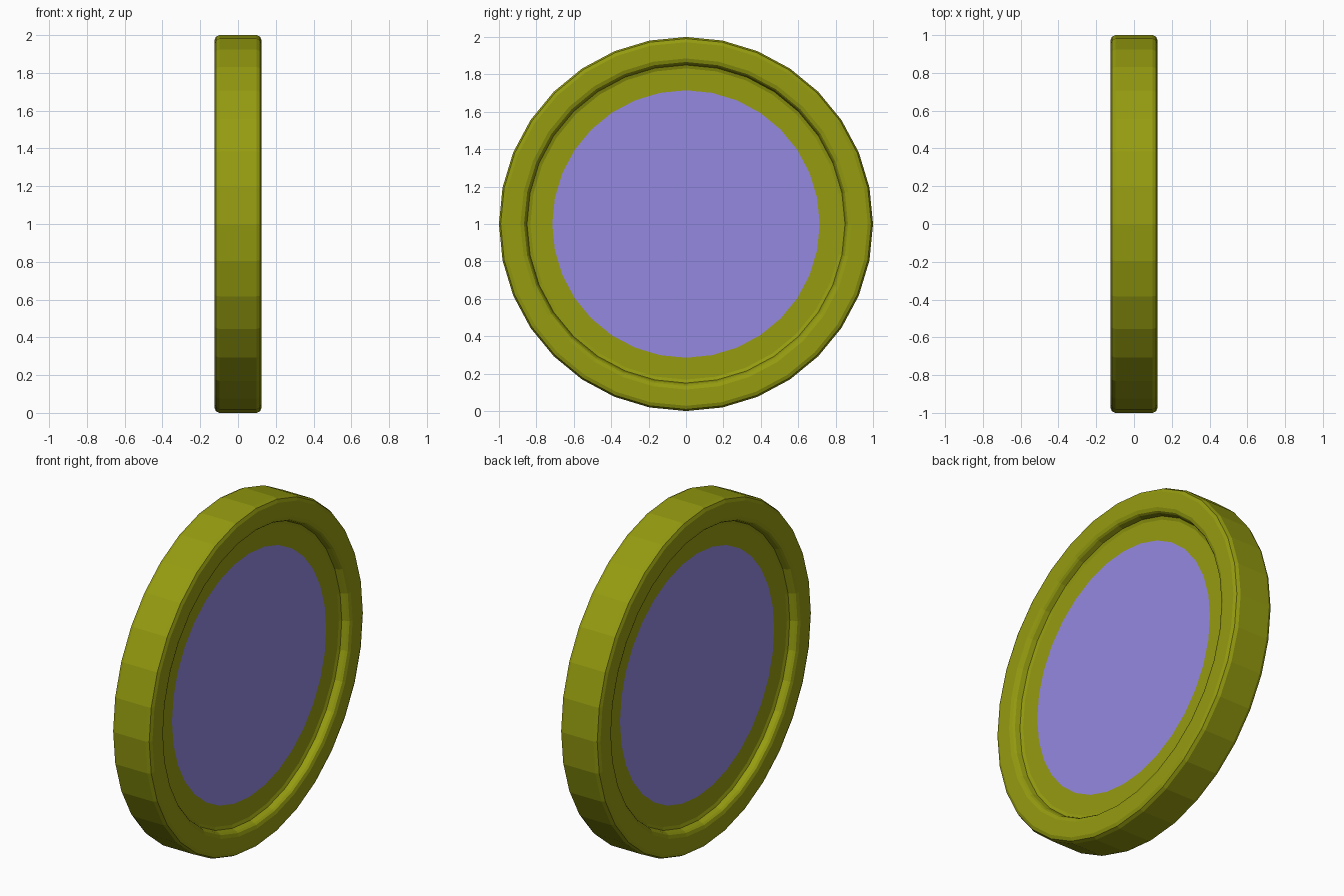
import bpy, bmesh
from math import sin, cos, pi

if "Cube" in bpy.data.objects:
    bpy.data.objects.remove(bpy.data.objects["Cube"])

SIDES = 32


def material(name, color):
    m = bpy.data.materials.new(name)
    m.diffuse_color = color
    m.use_nodes = True
    m.node_tree.nodes["Principled BSDF"].inputs["Base Color"].default_value = m.diffuse_color
    return m


# Half profile (x, radius) from face inlay edge over the rim to the outer edge
half = [(0.072, 0.715), (0.072, 0.832), (0.079, 0.85), (0.107, 0.858),
        (0.118, 0.866), (0.125, 0.885), (0.125, 0.972), (0.117, 0.991),
        (0.098, 1.0)]
profile = half + [(-x, r) for x, r in reversed(half)]

bm = bmesh.new()
rings = []
for x, r in profile:
    rings.append([bm.verts.new((x, r * cos(2 * pi * i / SIDES), 1 + r * sin(2 * pi * i / SIDES)))
                  for i in range(SIDES)])

# Rim and recess walls
for a, b in zip(rings, rings[1:]):
    for i in range(SIDES):
        j = (i + 1) % SIDES
        bm.faces.new((a[i], b[i], b[j], a[j]))

# Coloured discs on both faces
for ring in (rings[0], rings[-1]):
    bm.faces.new(ring).material_index = 1
bmesh.ops.recalc_face_normals(bm, faces=bm.faces)

mesh = bpy.data.meshes.new("coin")
bm.to_mesh(mesh)
bm.free()
mesh.materials.append(material("olive_metal", (0.30, 0.33, 0.005, 1)))
mesh.materials.append(material("violet_inlay", (0.30, 0.25, 0.75, 1)))
coin = bpy.data.objects.new("coin", mesh)
bpy.context.collection.objects.link(coin)
